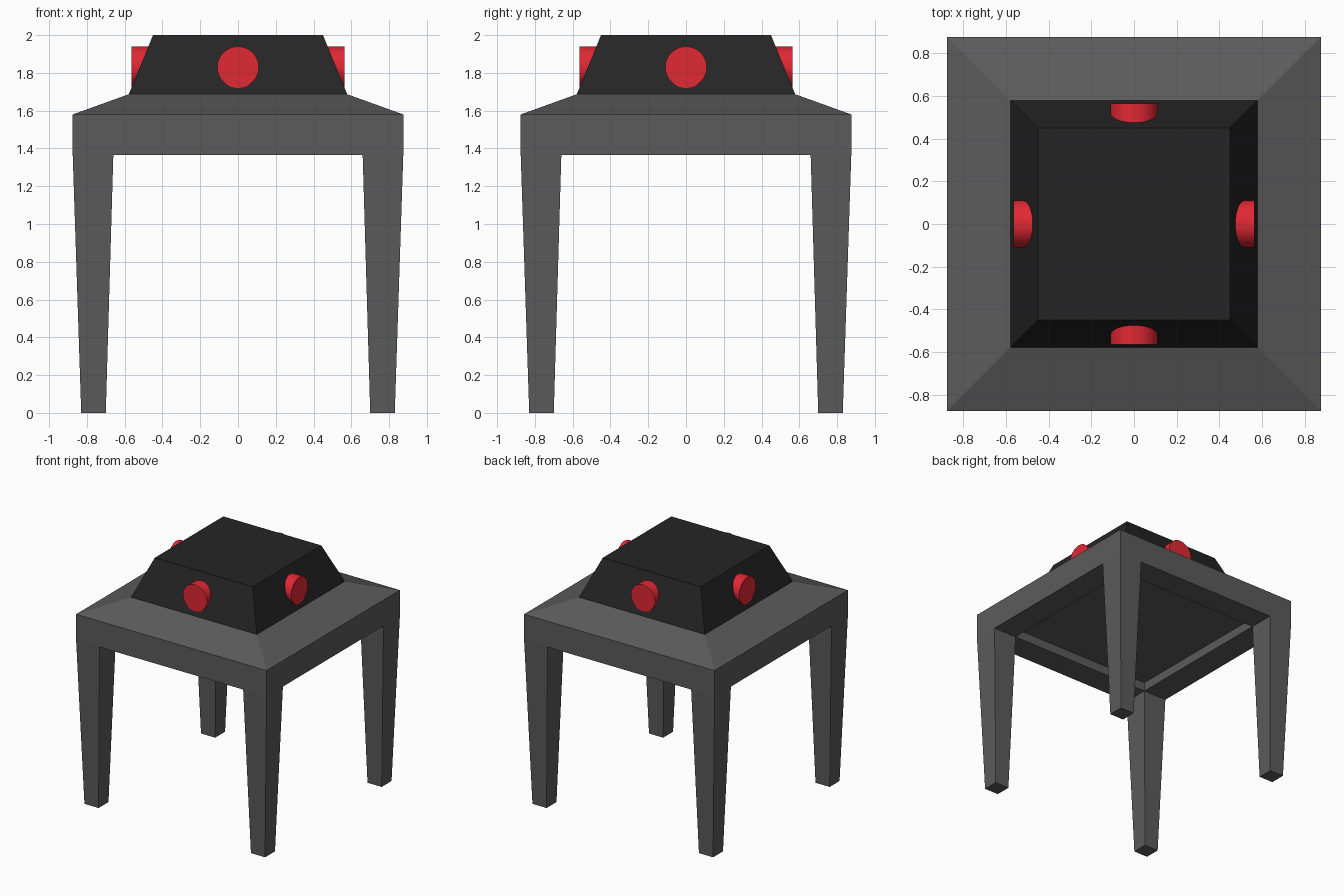
import bpy, bmesh, math
from mathutils import Matrix

if "Cube" in bpy.data.objects:
    bpy.data.objects.remove(bpy.data.objects["Cube"])


def material(name, rgb):
    m = bpy.data.materials.new(name)
    m.diffuse_color = (*rgb, 1)
    m.use_nodes = True
    m.node_tree.nodes["Principled BSDF"].inputs["Base Color"].default_value = m.diffuse_color
    return m


grey = material("dark grey", (0.105, 0.105, 0.105))
black = material("soft black", (0.018, 0.018, 0.018))
red = material("red", (0.75, 0.021, 0.034))


def square_loft(name, sections, mat):
    """Loft square sections given as (centre, half width, z) and cap both ends."""
    bm = bmesh.new()
    rings = [[bm.verts.new((c + sx * h, c + sy * h, z))
              for sx, sy in ((-1, -1), (1, -1), (1, 1), (-1, 1))]
             for c, h, z in sections]
    for a, b in zip(rings, rings[1:]):
        for i in range(4):
            j = (i + 1) % 4
            bm.faces.new((a[i], a[j], b[j], b[i]))
    bm.faces.new(rings[0][::-1])
    bm.faces.new(rings[-1])
    bmesh.ops.recalc_face_normals(bm, faces=bm.faces[:])
    mesh = bpy.data.meshes.new(name)
    bm.to_mesh(mesh)
    bm.free()
    mesh.materials.append(mat)
    ob = bpy.data.objects.new(name, mesh)
    bpy.context.collection.objects.link(ob)
    return ob


# Table top: recessed underside, apron and sloped upper face
square_loft("table_top", [(0, 0.66, 1.44), (0, 0.66, 1.365), (0, 0.875, 1.365),
                          (0, 0.875, 1.58), (0, 0.578, 1.687)], grey)

# Black housing
square_loft("housing", [(0, 0.578, 1.687), (0, 0.45, 2.0)], black)

# Four tapered legs and four round buttons, repeated by quarter turns
for k, side in enumerate(("back", "left", "front", "right")):
    turn = Matrix.Rotation(k * math.pi / 2, 4, 'Z')
    leg = square_loft(side + "_leg", [(0.765, 0.065, 0), (0.7675, 0.1075, 1.365)], grey)
    leg.data.transform(turn)

    bpy.ops.mesh.primitive_cylinder_add(vertices=32, radius=0.11, depth=0.165)
    button = bpy.context.object
    button.name = side + "_button"
    button.data.transform(turn @ Matrix.Translation((0, 0.4825, 1.83))
                          @ Matrix.Rotation(math.pi / 2, 4, 'X'))
    button.data.materials.append(red)
    bpy.ops.object.shade_smooth_by_angle(angle=math.radians(30))
